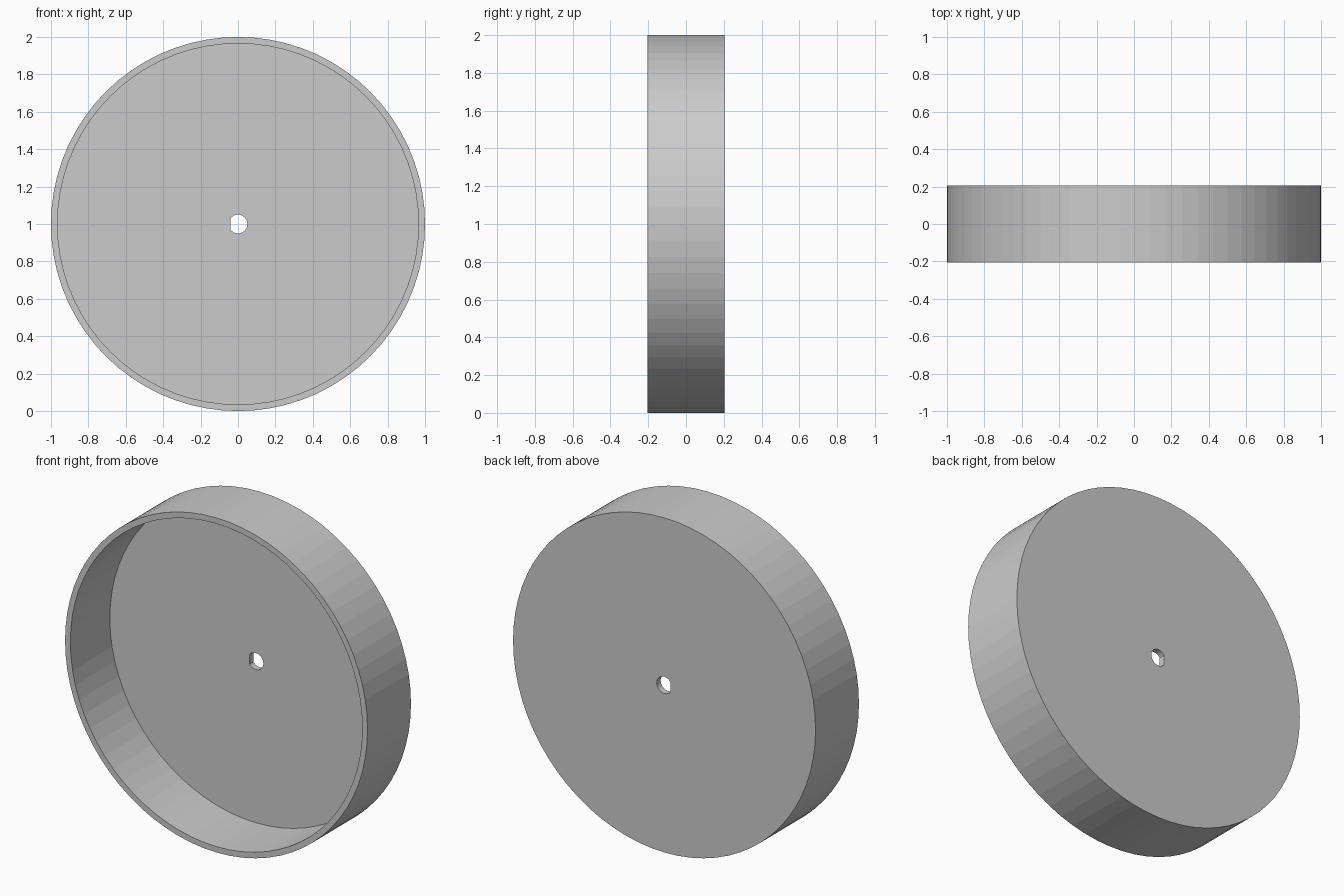
import bpy, bmesh, math

if "Cube" in bpy.data.objects:
    bpy.data.objects.remove(bpy.data.objects["Cube"])

SIDES = 72
HALF = 0.205      # half the wheel width
FLOOR = 0.168     # front surface of the web plate
RIM = 0.965       # inner radius of the rim
BORE = 0.05       # shaft hole radius
FLAT = -0.041     # flat of the D-shaped shaft hole

bm = bmesh.new()


def ring(radius, y, flat=None):
    """One loop of vertices around the y axis, optionally cut by a flat."""
    verts = []
    for i in range(SIDES):
        a = 2 * math.pi * i / SIDES
        x = radius * math.cos(a)
        if flat is not None:
            x = max(x, flat)
        verts.append(bm.verts.new((x, y, 1 + radius * math.sin(a))))
    return verts


# Section: bore front, web edge, rim inside, rim outside, back edge, bore back
loops = [
    ring(BORE, FLOOR, FLAT),
    ring(RIM, FLOOR),
    ring(RIM, -HALF),
    ring(1.0, -HALF),
    ring(1.0, HALF),
    ring(BORE, HALF, FLAT),
]
for a, b in zip(loops, loops[1:] + loops[:1]):
    for i in range(SIDES):
        j = (i + 1) % SIDES
        bm.faces.new((a[i], a[j], b[j], b[i]))
bmesh.ops.recalc_face_normals(bm, faces=bm.faces[:])

# Wheel with one open side and a D-shaped shaft hole
mesh = bpy.data.meshes.new("wheel")
bm.to_mesh(mesh)
bm.free()
wheel = bpy.data.objects.new("wheel", mesh)
bpy.context.collection.objects.link(wheel)
